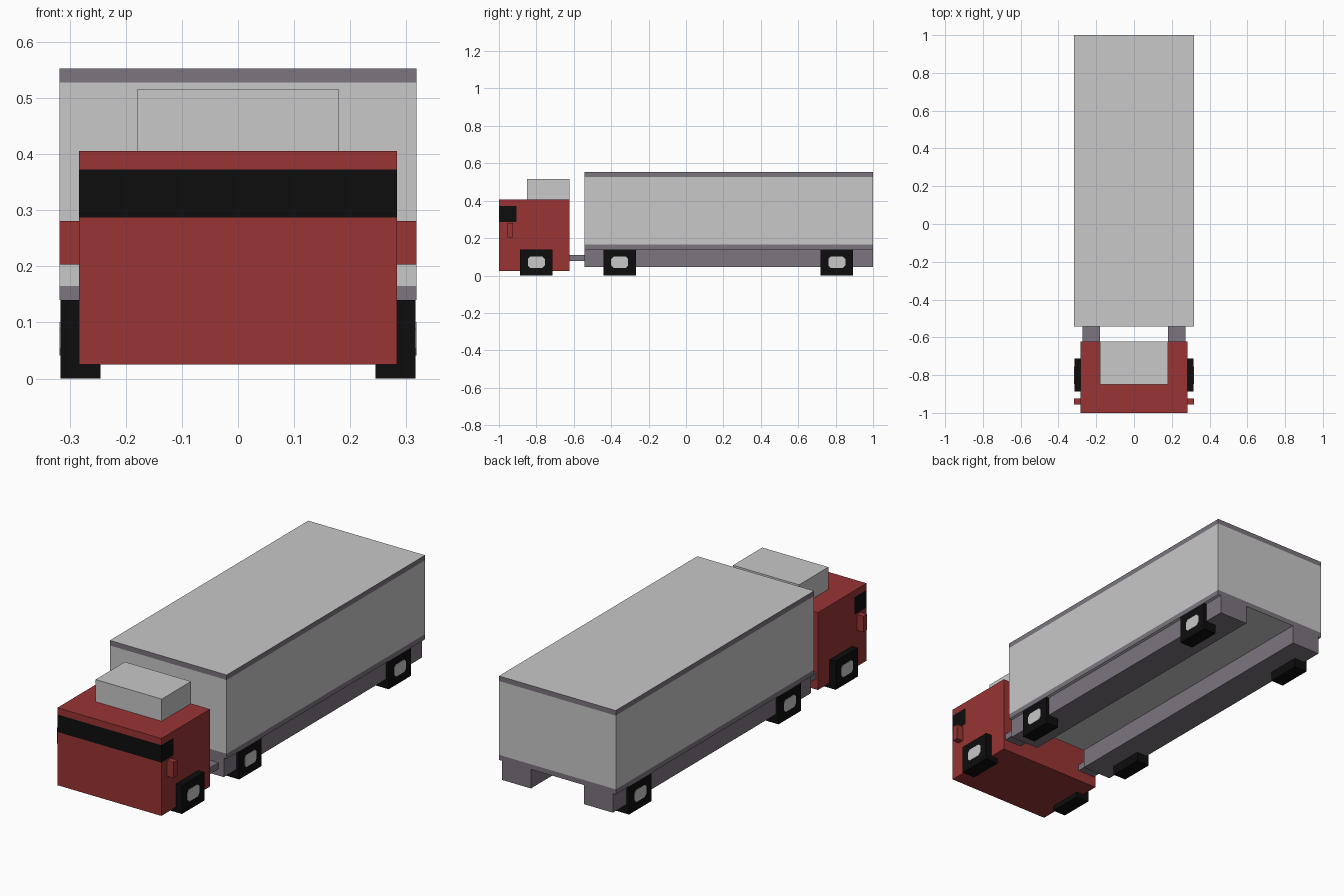
import bpy, bmesh, math
from mathutils import Vector

if "Cube" in bpy.data.objects:
    bpy.data.objects.remove(bpy.data.objects["Cube"])


def srgb(h):
    c = [int(h[i:i + 2], 16) / 255 for i in (0, 2, 4)]
    return [v / 12.92 if v <= 0.04045 else ((v + 0.055) / 1.055) ** 2.4 for v in c] + [1]


def material(name, h):
    m = bpy.data.materials.new(name)
    m.diffuse_color = srgb(h)
    m.use_nodes = True
    m.node_tree.nodes["Principled BSDF"].inputs["Base Color"].default_value = m.diffuse_color
    return m


red = material("cab red", "993434")
black = material("black", "0d0d0d")
light = material("light grey", "c8c8c8")
grey = material("frame grey", "7c757e")


def box(name, x, y, z, mats, cuts=(), rule=None, mirror=False):
    """Box from ranges; cuts are (axis, value) loops; rule gives a face's material index."""
    bm = bmesh.new()
    bmesh.ops.create_cube(bm, size=1)
    for v in bm.verts:
        v.co = [r[0] + (c + 0.5) * (r[1] - r[0]) for c, r in zip(v.co, (x, y, z))]
    for axis, value in cuts:
        n = Vector((0, 0, 0))
        n[axis] = 1
        bmesh.ops.bisect_plane(bm, geom=bm.verts[:] + bm.edges[:] + bm.faces[:],
                               plane_co=n * value, plane_no=n)
    bm.normal_update()
    if rule:
        for f in bm.faces:
            f.material_index = rule(f.calc_center_median(), f.normal)
    return finish(name, bm, mats, mirror)


def finish(name, bm, mats, mirror):
    me = bpy.data.meshes.new(name)
    bm.to_mesh(me)
    bm.free()
    for m in mats:
        me.materials.append(m)
    ob = bpy.data.objects.new(name, me)
    bpy.context.collection.objects.link(ob)
    if mirror:
        ob.modifiers.new("Mirror", 'MIRROR').use_mirror_merge = False
    return ob


def hub(name, cy, cz, hy, hz, x0, x1):
    """Rectangular hub plate with cut corners."""
    c = 0.013
    quarter = [(hy, hz - c), (hy - c, hz)]
    pts = (quarter + [(-a, b) for a, b in reversed(quarter)]
           + [(-a, -b) for a, b in quarter] + [(a, -b) for a, b in reversed(quarter)])
    bm = bmesh.new()
    f = bm.faces.new([bm.verts.new((x0, cy + a, cz + b)) for a, b in pts])
    ext = bmesh.ops.extrude_face_region(bm, geom=[f])
    for v in ext["geom"]:
        if isinstance(v, bmesh.types.BMVert):
            v.co.x = x1
    bmesh.ops.recalc_face_normals(bm, faces=bm.faces[:])
    finish(name, bm, [light], True)


# Cab with a window band wrapping round to the sides
def cab_rule(c, n):
    return int(0.287 < c.z < 0.373 and c.y < -0.905 and abs(n.z) < 0.5)


box("cab", (-0.283, 0.283), (-1, -0.622), (0.025, 0.406), [red, black],
    [(2, 0.287), (2, 0.373), (1, -0.905)], cab_rule)
box("roof_deflector", (-0.18, 0.18), (-0.85, -0.622), (0.406, 0.515), [light])
box("side_mirror", (0.283, 0.318), (-0.955, -0.925), (0.203, 0.281), [red], mirror=True)


# Cargo box with grey trim along the top and bottom of its walls
def cargo_rule(c, n):
    return int(abs(n.z) < 0.5 and not 0.165 < c.z < 0.528)


box("cargo_box", (-0.318, 0.318), (-0.542, 1), (0.14, 0.553), [light, grey],
    [(2, 0.165), (2, 0.528)], cargo_rule)

# Chassis rails and the bars joining them to the cab
box("chassis_rail", (0.144, 0.302), (-0.542, 1), (0.046, 0.14), [grey], mirror=True)
box("coupling_bar", (0.18, 0.273), (-0.622, -0.542), (0.078, 0.11), [grey], mirror=True)

# Square-cut wheels with hub plates
for label, y in (("front", -0.80), ("middle", -0.355), ("rear", 0.807)):
    box(label + "_wheel", (0.245, 0.316), (y - 0.087, y + 0.087), (0, 0.14), [black], mirror=True)
    hub(label + "_hub", y, 0.071, 0.046, 0.03, 0.316, 0.318)
